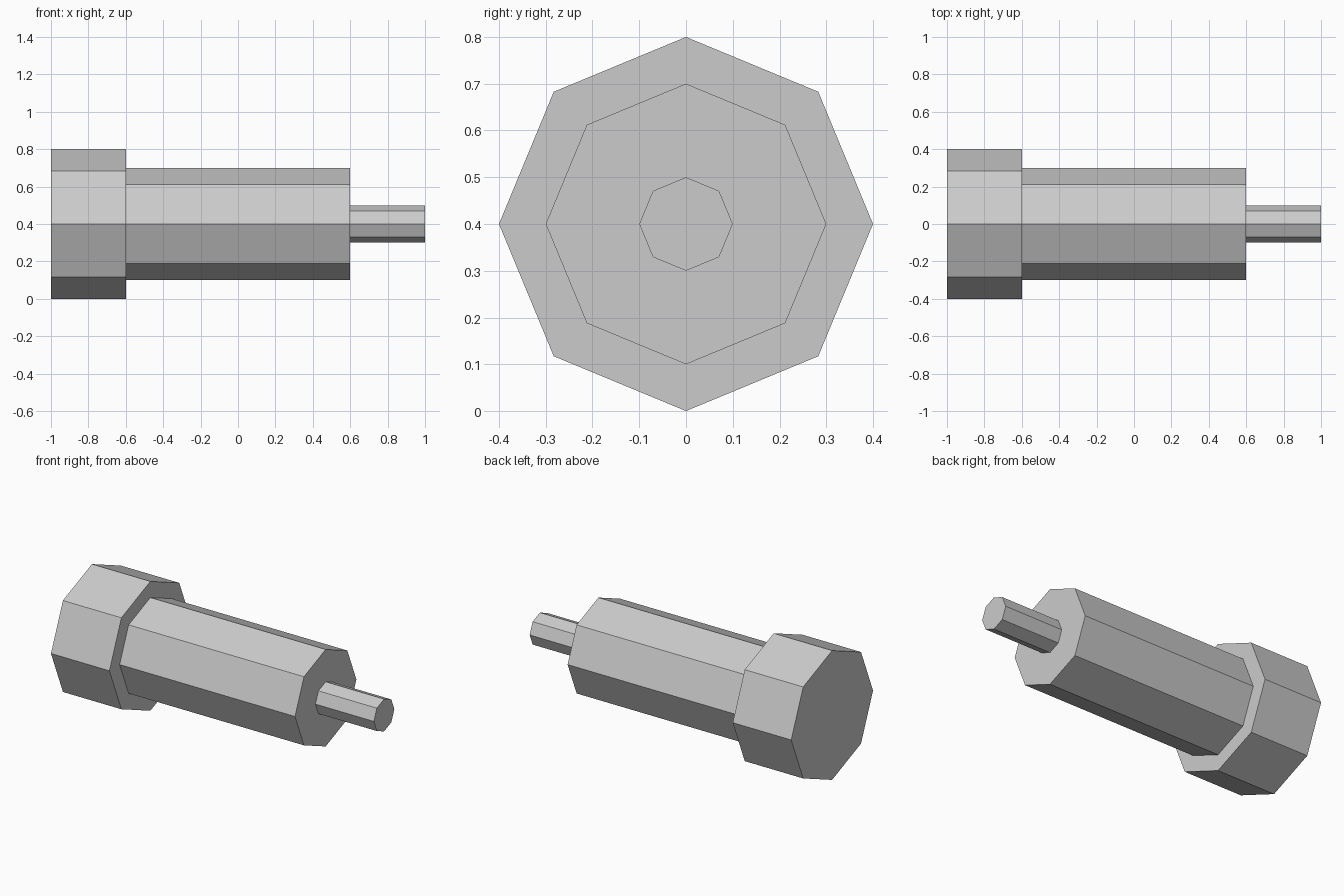
import bpy
import math

cube = bpy.data.objects.get("Cube")
if cube:
    bpy.data.objects.remove(cube, do_unlink=True)

# One plain grey for the whole model
grey = bpy.data.materials.new("light grey")
grey.use_nodes = True
colour = (0.6, 0.6, 0.6, 1)
grey.diffuse_color = colour
grey.node_tree.nodes["Principled BSDF"].inputs["Base Color"].default_value = colour

AXIS_HEIGHT = 0.4


def octagonal_bar(name, x_start, x_end, radius):
    """Flat-shaded eight-sided cylinder lying along x, with a corner on top."""
    bpy.ops.mesh.primitive_cylinder_add(
        vertices=8, radius=radius, depth=x_end - x_start,
        location=((x_start + x_end) / 2, 0, AXIS_HEIGHT),
        rotation=(0, math.pi / 2, 0))
    bar = bpy.context.object
    bar.name = name
    bar.data.materials.append(grey)
    return bar


# Wide end cap, main body and thin tip
octagonal_bar("end_cap", -1.0, -0.6, 0.4)
octagonal_bar("main_body", -0.6, 0.6, 0.3)
octagonal_bar("tip", 0.6, 1.0, 0.1)
